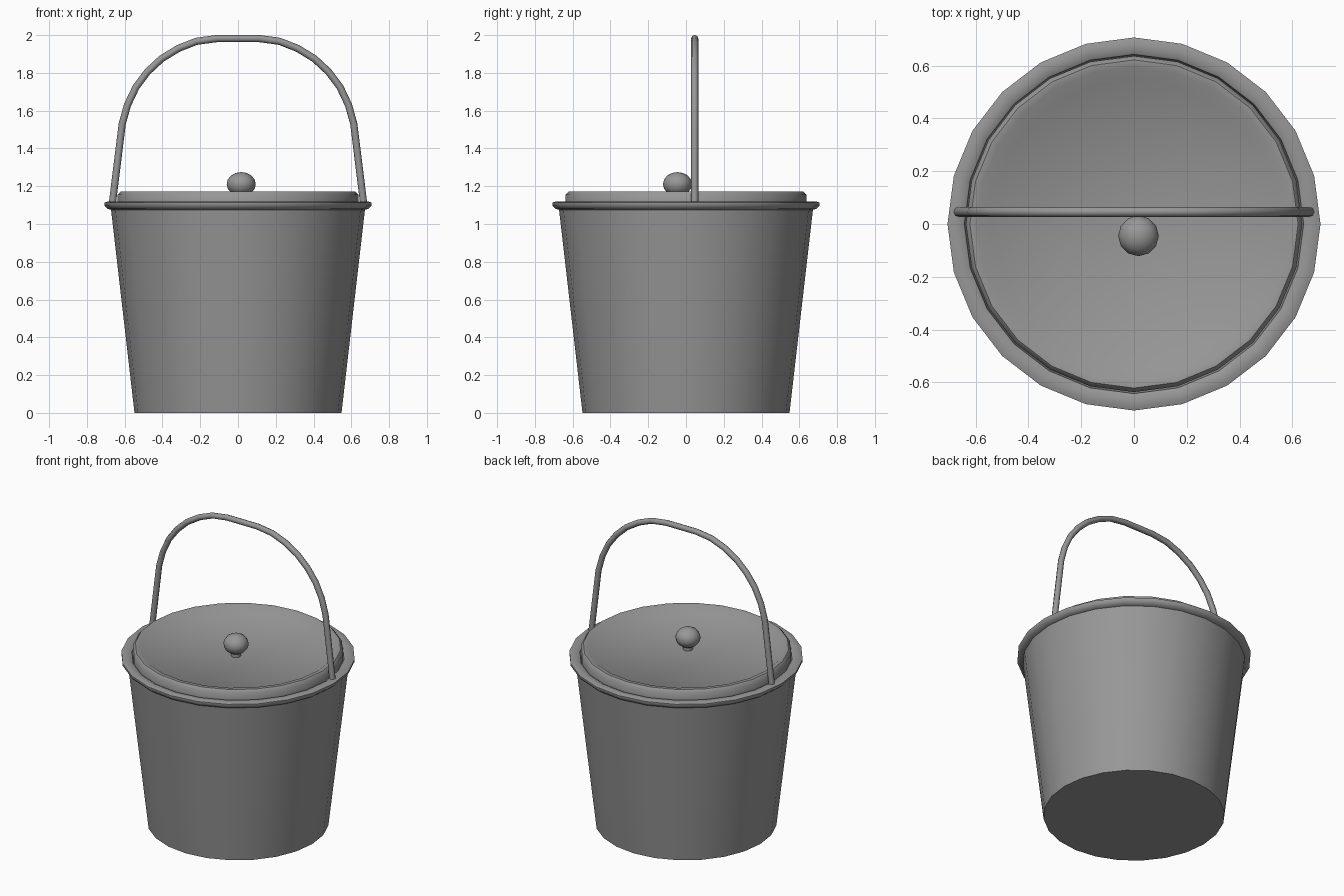
import bpy, bmesh, math

if "Cube" in bpy.data.objects:
    bpy.data.objects.remove(bpy.data.objects["Cube"])

# Dark grey metal
metal = bpy.data.materials.new("dark_grey_metal")
metal.diffuse_color = (0.31, 0.31, 0.31, 1)
metal.use_nodes = True
metal.node_tree.nodes["Principled BSDF"].inputs["Base Color"].default_value = metal.diffuse_color


def finish(obj, angle=50):
    obj.data.materials.append(metal)
    bpy.ops.object.select_all(action='DESELECT')
    obj.select_set(True)
    bpy.context.view_layer.objects.active = obj
    bpy.ops.object.shade_smooth_by_angle(angle=math.radians(angle))


def lathe(name, profile, sides=24, angle=50, centre=(0, 0)):
    """Revolve an (r, z) profile about a vertical axis; r = 0 makes a pole."""
    bm = bmesh.new()
    rings = []
    for r, z in profile:
        if r == 0:
            rings.append([bm.verts.new((0, 0, z))] * sides)
        else:
            rings.append([bm.verts.new((r * math.cos(2 * math.pi * i / sides),
                                        r * math.sin(2 * math.pi * i / sides), z))
                          for i in range(sides)])
    for a, b in zip(rings, rings[1:]):
        for i in range(sides):
            j = (i + 1) % sides
            corners = list(dict.fromkeys((a[i], a[j], b[j], b[i])))
            bm.faces.new(corners)
    bmesh.ops.recalc_face_normals(bm, faces=bm.faces[:])
    mesh = bpy.data.meshes.new(name)
    bm.to_mesh(mesh)
    bm.free()
    obj = bpy.data.objects.new(name, mesh)
    obj.location = (centre[0], centre[1], 0)
    bpy.context.collection.objects.link(obj)
    finish(obj, angle)
    return obj


# Tapered bucket with flanged rim and hollow inside
lathe("bucket", [(0, 0), (0.548, 0), (0.672, 1.075), (0.69, 1.08), (0.707, 1.098),
                 (0.707, 1.113), (0.69, 1.119), (0.66, 1.119), (0.643, 1.11),
                 (0.638, 1.08), (0.53, 0.02), (0, 0.02)])

# Dished lid with raised, chamfered lip
lathe("lid", [(0, 1.105), (0.5, 1.11), (0.637, 1.10), (0.637, 1.156), (0.622, 1.172),
              (0.595, 1.171), (0.545, 1.136), (0, 1.13)], angle=48)

# Knob with a short stem
knob_profile = [(0, 1.12), (0.03, 1.12), (0.03, 1.152)]
for k in range(2, 8):
    t = math.pi * k / 8
    knob_profile.append((0.077 * math.sin(t), 1.211 - 0.064 * math.cos(t)))
knob_profile.append((0, 1.275))
lathe("knob", knob_profile, sides=12, centre=(0.017, -0.045))

# Carrying handle: mirrored path swept with a round section
half = [(0.665, 1.11), (0.613, 1.53), (0.585, 1.63), (0.54, 1.725), (0.48, 1.805),
        (0.405, 1.875), (0.315, 1.93), (0.22, 1.967), (0.11, 1.982)]
path = [(-x, z) for x, z in half] + half[::-1]
curve = bpy.data.curves.new("handle_path", 'CURVE')
curve.dimensions = '3D'
curve.bevel_depth = 0.019
curve.bevel_resolution = 2
curve.use_fill_caps = True
spline = curve.splines.new('POLY')
spline.points.add(len(path) - 1)
for point, (x, z) in zip(spline.points, path):
    point.co = (x, 0.046, z, 1)
handle = bpy.data.objects.new("handle", curve)
bpy.context.collection.objects.link(handle)
bpy.ops.object.select_all(action='DESELECT')
handle.select_set(True)
bpy.context.view_layer.objects.active = handle
bpy.ops.object.convert(target='MESH')
finish(bpy.context.view_layer.objects.active)
